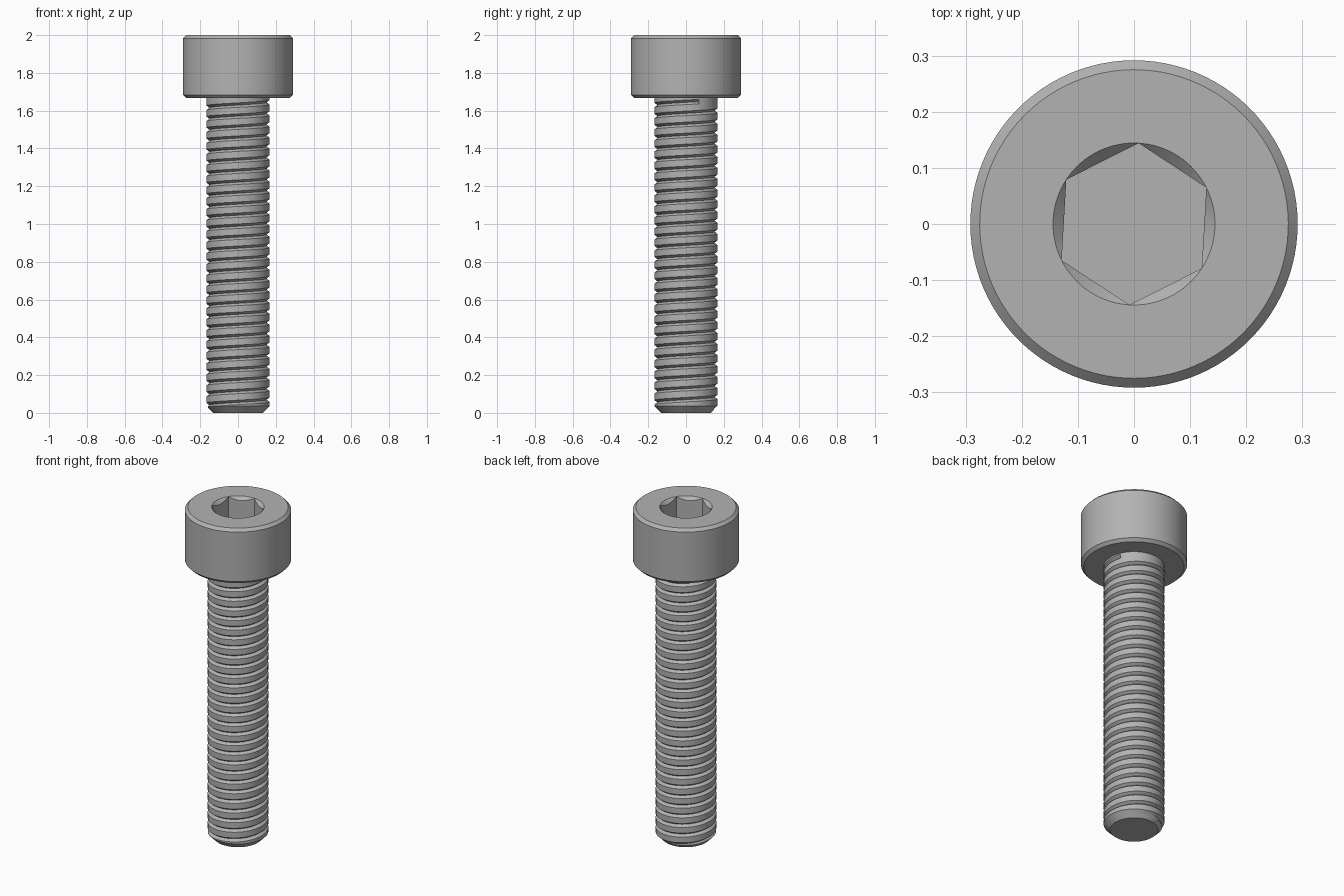
import bpy, bmesh
from math import cos, sin, pi, radians, tau

if "Cube" in bpy.data.objects:
    bpy.data.objects.remove(bpy.data.objects["Cube"], do_unlink=True)

steel = bpy.data.materials.new("grey_steel")
steel.use_nodes = True
STEEL = (0.45, 0.45, 0.45, 1)
steel.diffuse_color = STEEL
steel.node_tree.nodes["Principled BSDF"].inputs["Base Color"].default_value = STEEL

SEG = 96
HEAD_R, HEAD_BASE, BEVEL = 0.2917, 1.667, 0.0167
SHAFT_R, TIP_R = 0.1667, 0.131
PITCH, TURNS, GROOVE_END = 0.0583, 28, 1.648
GROOVE_HALF, GROOVE_DEPTH = 0.012, 0.016


def finish(bm, name):
    """Weld, orient and smooth a mesh, then link it as an object."""
    bmesh.ops.remove_doubles(bm, verts=bm.verts, dist=1e-5)
    bmesh.ops.recalc_face_normals(bm, faces=bm.faces)
    mesh = bpy.data.meshes.new(name)
    bm.to_mesh(mesh)
    bm.free()
    mesh.materials.append(steel)
    obj = bpy.data.objects.new(name, mesh)
    bpy.context.collection.objects.link(obj)
    bpy.ops.object.select_all(action='DESELECT')
    obj.select_set(True)
    bpy.context.view_layer.objects.active = obj
    bpy.ops.object.shade_smooth_by_angle(angle=radians(30))
    return obj


def polar(bm, r, a, z):
    return bm.verts.new((r * cos(a), r * sin(a), z))


# Head: bevelled cylinder with a countersunk hexagonal socket
def build_head():
    bm = bmesh.new()
    turn = radians(26.7)
    flat = 0.125
    corner = flat / cos(pi / 6)

    def hex_r(a):
        return flat / cos(a % (pi / 3) - pi / 6)

    outline = [
        lambda a: (SHAFT_R * 0.9, HEAD_BASE),
        lambda a: (HEAD_R - BEVEL, HEAD_BASE),
        lambda a: (HEAD_R, HEAD_BASE + BEVEL),
        lambda a: (HEAD_R, 2 - BEVEL),
        lambda a: (HEAD_R - BEVEL, 2),
        lambda a: (corner, 2),
        lambda a: (hex_r(a), 2 - (corner - hex_r(a))),
        lambda a: (hex_r(a), 1.833),
    ]
    rings = []
    for point in outline:
        ring = []
        for i in range(SEG):
            a = tau * i / SEG
            r, z = point(a)
            ring.append(polar(bm, r, a + turn, z))
        rings.append(ring)
    for low, high in zip(rings, rings[1:]):
        for i in range(SEG):
            j = (i + 1) % SEG
            bm.faces.new((low[i], low[j], high[j], high[i]))
    bm.faces.new(rings[0])
    bm.faces.new(rings[-1])
    return finish(bm, "socket_head")


# Shaft: columns of points that follow a right-handed V groove
def build_shaft():
    bm = bmesh.new()
    start = radians(24)
    tip_height = SHAFT_R - TIP_R
    columns = []
    for i in range(SEG + 1):
        t = i / SEG
        a = start + tau * t
        centres = [GROOVE_END - PITCH * (TURNS - k - t) for k in range(TURNS)]
        points = [(0, TIP_R), (tip_height, SHAFT_R), (HEAD_BASE + 0.005, SHAFT_R)]
        for c in centres:
            points += [(c - GROOVE_HALF, SHAFT_R), (c, SHAFT_R - GROOVE_DEPTH),
                       (c + GROOVE_HALF, SHAFT_R)]
        column = []
        for z, r in sorted(points):
            z = max(z, 0)
            depth = min(abs(z - c) for c in centres) / GROOVE_HALF
            groove = SHAFT_R - GROOVE_DEPTH * max(0, 1 - depth)
            column.append(polar(bm, min(groove, TIP_R + z), a, z))
        columns.append(column)
    for left, right in zip(columns, columns[1:]):
        for k in range(len(left) - 1):
            bm.faces.new((left[k], right[k], right[k + 1], left[k + 1]))
    # Flat tip, and the wall where the groove stops under the head
    bm.faces.new([column[0] for column in columns[:-1]])
    bm.faces.new(columns[-1][-4:-1])
    return finish(bm, "threaded_shaft")


build_head()
build_shaft()
